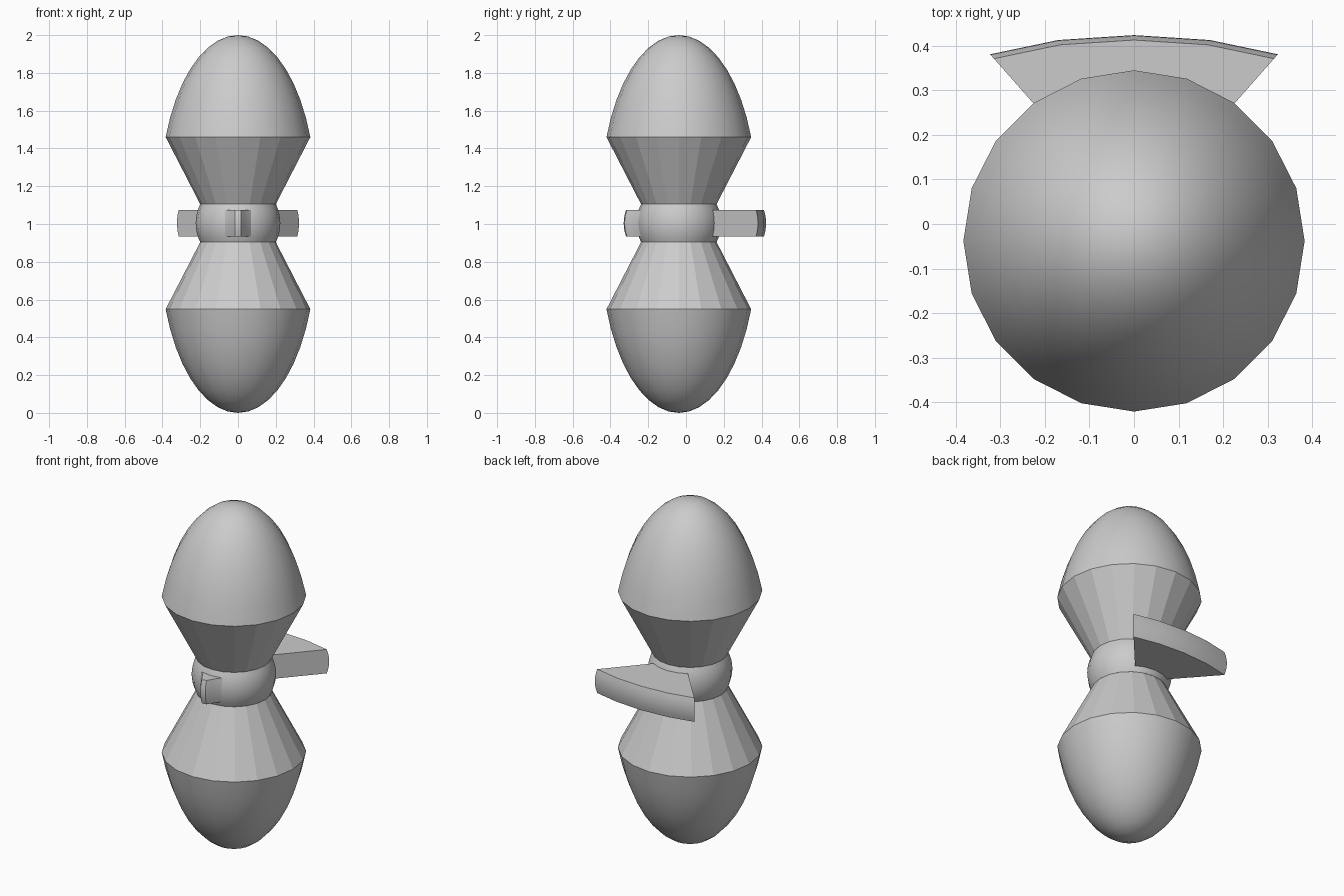
import bpy, bmesh, math

if "Cube" in bpy.data.objects:
    bpy.data.objects.remove(bpy.data.objects["Cube"])

CY = -0.038     # axis of the turned body
MID = 1.0045    # height of the waist
SIDES = 20


def finish(name, bm, smooth):
    bmesh.ops.remove_doubles(bm, verts=bm.verts, dist=1e-5)
    bmesh.ops.recalc_face_normals(bm, faces=bm.faces)
    for f in bm.faces:
        f.smooth = smooth
    me = bpy.data.meshes.new(name)
    bm.to_mesh(me)
    bm.free()
    if smooth:
        me.set_sharp_from_angle(angle=math.radians(35))
    ob = bpy.data.objects.new(name, me)
    bpy.context.collection.objects.link(ob)
    return ob


def lathe(name, profile, smooth):
    """Turn (radius, z) points round the body axis."""
    bm = bmesh.new()
    rings = []
    for r, z in profile:
        if r < 1e-6:
            rings.append([bm.verts.new((0, CY, z))] * SIDES)
        else:
            rings.append([bm.verts.new((r * math.cos(2 * math.pi * i / SIDES),
                                        CY + r * math.sin(2 * math.pi * i / SIDES), z))
                          for i in range(SIDES)])
    for a, b in zip(rings, rings[1:]):
        for i in range(SIDES):
            j = (i + 1) % SIDES
            vs = list(dict.fromkeys((a[i], a[j], b[j], b[i])))
            bm.faces.new(vs)
    return finish(name, bm, smooth)


def bulged_plate(name, outline, pivot_y, shrink):
    """Flat plate whose outline swells slightly at mid height."""
    bm = bmesh.new()
    levels = []
    for k in range(-3, 4):
        t = k / 3
        s = 1 - shrink * t * t
        levels.append([bm.verts.new((x * s, pivot_y + (y - pivot_y) * s, MID + 0.07 * t))
                       for x, y in outline])
    n = len(outline)
    for a, b in zip(levels, levels[1:]):
        for i in range(n):
            j = (i + 1) % n
            bm.faces.new((a[i], a[j], b[j], b[i]))
    bm.faces.new(levels[0])
    bm.faces.new(levels[-1])
    return finish(name, bm, True)


# Domed ends: truncated ellipsoids
B, DEPTH, R = 0.85, 0.54, 0.383
A = R / math.sqrt(1 - (1 - DEPTH / B) ** 2)
t_end = math.acos(1 - DEPTH / B)
dome = [(A * math.sin(t_end * i / 9), B * (1 - math.cos(t_end * i / 9))) for i in range(10)]
lathe("upper_dome", [(r, 2.0 - d) for r, d in dome], True)
lathe("lower_dome", [(r, d * 0.549 / DEPTH) for r, d in dome], True)

# Faceted cones narrowing to the waist
lathe("upper_cone", [(R, 1.46), (0.2, 1.105)], False)
lathe("lower_cone", [(R, 0.549), (0.2, 0.904)], False)

# Rounded waist between the cones
waist = []
for i in range(9):
    z = -0.1005 + 0.201 * i / 8
    waist.append((math.sqrt(0.224 ** 2 - z * z), MID + z))
lathe("waist", waist, True)

# Fan-shaped blade at the back
bulged_plate("back_blade", [(0, 0.015), (0.323, 0.381), (0.17, 0.413), (0, 0.424),
                            (-0.17, 0.413), (-0.323, 0.381)], 0.015, 0.027)

# Small flared nose at the front
half = [(0.13, -0.19), (0.085, -0.235), (0.05, -0.27), (0.03, -0.305), (0.016, -0.325)]
nose = half + [(0, -0.33)] + [(-x, y) for x, y in reversed(half)]
bulged_plate("front_nose", nose, -0.1, 0.055)
